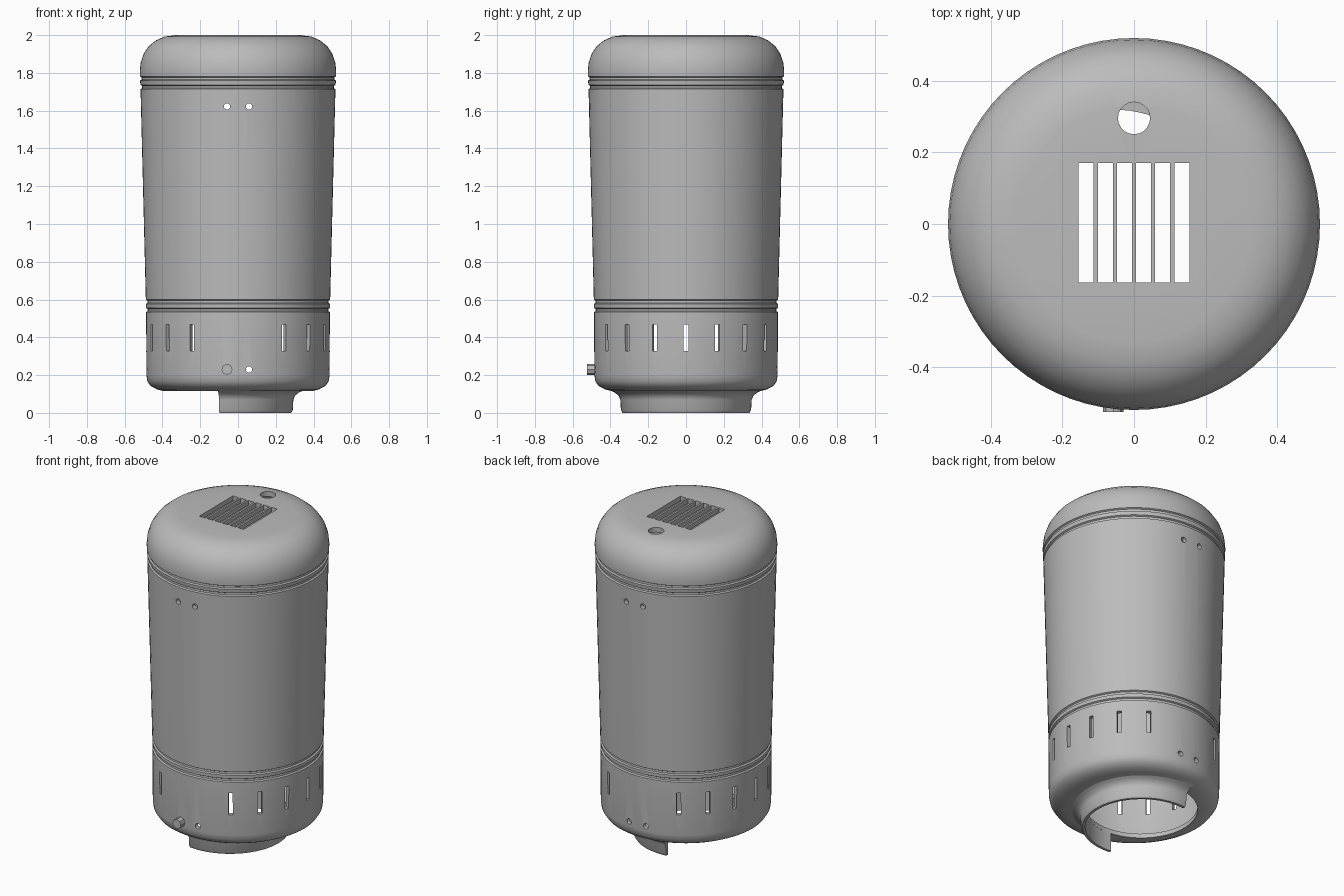
import bpy, bmesh, math
from mathutils import Matrix, Vector

cube = bpy.data.objects.get("Cube")
if cube:
    bpy.data.objects.remove(cube, do_unlink=True)

grey = bpy.data.materials.new("plain_grey")
grey.use_nodes = True
grey.diffuse_color = (0.5, 0.5, 0.5, 1)
grey.node_tree.nodes["Principled BSDF"].inputs["Base Color"].default_value = (0.5, 0.5, 0.5, 1)


def finish(name, bm):
    bmesh.ops.recalc_face_normals(bm, faces=bm.faces)
    mesh = bpy.data.meshes.new(name)
    bm.to_mesh(mesh)
    bm.free()
    mesh.materials.append(grey)
    obj = bpy.data.objects.new(name, mesh)
    bpy.context.collection.objects.link(obj)
    return obj


def lathe(name, profile, start=0, sweep=math.tau, steps=72, centre=0, closed=False):
    """Revolve (radius, height) points around a vertical axis."""
    bm = bmesh.new()
    verts = [bm.verts.new((r * math.cos(start), r * math.sin(start), z)) for r, z in profile]
    pairs = list(zip(verts, verts[1:]))
    if closed:
        pairs.append((verts[-1], verts[0]))
    edges = [bm.edges.new(p) for p in pairs]
    bmesh.ops.spin(bm, geom=verts + edges, cent=(0, 0, 0), axis=(0, 0, 1),
                   angle=sweep, steps=steps)
    bmesh.ops.remove_doubles(bm, verts=bm.verts, dist=0.0005)
    if closed:
        bmesh.ops.holes_fill(bm, edges=[e for e in bm.edges if e.is_boundary])
    bmesh.ops.translate(bm, verts=bm.verts, vec=(centre, 0, 0))
    return finish(name, bm)


def add_box(bm, centre, size, turn=0):
    m = (Matrix.Rotation(turn, 4, 'Z') @ Matrix.Translation(centre)
         @ Matrix.Diagonal(Vector(size)).to_4x4())
    bmesh.ops.create_cube(bm, size=1, matrix=m)


def add_rod(bm, centre, radius, length, sides, along_y=False):
    m = Matrix.Translation(centre)
    if along_y:
        m = m @ Matrix.Rotation(math.pi / 2, 4, 'X')
    bmesh.ops.create_cone(bm, cap_ends=True, segments=sides, radius1=radius,
                          radius2=radius, depth=length, matrix=m)


def groove(r, z):
    return [(r, z + 0.011), (r - 0.009, z + 0.006), (r - 0.009, z - 0.006), (r, z - 0.011)]


# Tapered housing with domed cap, rounded base and pairs of grooves
outline = [(0, 2), (0.33, 2), (0.39, 1.992), (0.435, 1.972), (0.472, 1.942), (0.5, 1.9),
           (0.515, 1.855), (0.52, 1.81)]
for r, z in ((0.519, 1.77), (0.516, 1.725), (0.488, 0.588), (0.487, 0.545)):
    outline += groove(r, z)
outline += [(0.485, 0.2), (0.48, 0.168), (0.463, 0.142), (0.43, 0.125), (0.39, 0.115), (0, 0.112)]
housing = lathe("housing", outline)

# Hollow interior
cavity = lathe("cavity_cutter", [(0, 1.97), (0.33, 1.97), (0.43, 1.94), (0.48, 1.88),
                                 (0.493, 1.8), (0.488, 1.7), (0.461, 0.55), (0.459, 0.2),
                                 (0.44, 0.16), (0.39, 0.142), (0, 0.14)])

# Openings: base bore, cap grille, cap port, side vents, screw holes
BORE_X = -0.055
bm = bmesh.new()
add_rod(bm, (BORE_X, 0, 0.1), 0.32, 0.16, 48)
add_rod(bm, (0, 0.296, 1.98), 0.045, 0.2, 20)
for i in range(6):
    add_box(bm, ((i - 2.5) * 0.0535, 0.003, 1.98), (0.042, 0.334, 0.2))
for side in (0, math.pi):
    for step in range(-3, 4):
        add_box(bm, (0.48, 0, 0.397), (0.2, 0.025, 0.14), side + math.radians(20 * step))
for x in (-0.058, 0.058):
    for z in (0.23, 1.622):
        add_rod(bm, (x, 0, z), 0.017, 1.4, 12, along_y=True)
openings = finish("openings_cutter", bm)

for cutter in (cavity, openings):
    cutter.hide_render = True
    cut = housing.modifiers.new(cutter.name, 'BOOLEAN')
    cut.operation = 'DIFFERENCE'
    cut.solver = 'EXACT'
    cut.object = cutter

# Bake the cuts and drop the cutters
bpy.context.view_layer.update()
baked = bpy.data.meshes.new_from_object(housing.evaluated_get(bpy.context.evaluated_depsgraph_get()))
housing.modifiers.clear()
housing.data = baked
for cutter in (cavity, openings):
    bpy.data.objects.remove(cutter, do_unlink=True)

# Partial flared collar under the base
reach = math.radians(97.5)
collar = lathe("base_collar", [(0.41, 0.122), (0.378, 0.108), (0.358, 0.092), (0.348, 0.07),
                               (0.345, 0.015), (0.336, 0), (0.32, 0), (0.32, 0.13)],
               start=-reach, sweep=2 * reach, steps=40, centre=BORE_X, closed=True)

# Small knob on the front
bm = bmesh.new()
add_rod(bm, (-0.058, -0.495, 0.23), 0.029, 0.06, 8, along_y=True)
knob = finish("front_knob", bm)

# Smooth curved surfaces, keep edges crisp
for obj in (housing, collar, knob):
    bpy.ops.object.select_all(action='DESELECT')
    obj.select_set(True)
    bpy.context.view_layer.objects.active = obj
    bpy.ops.object.shade_smooth_by_angle(angle=math.radians(32))
